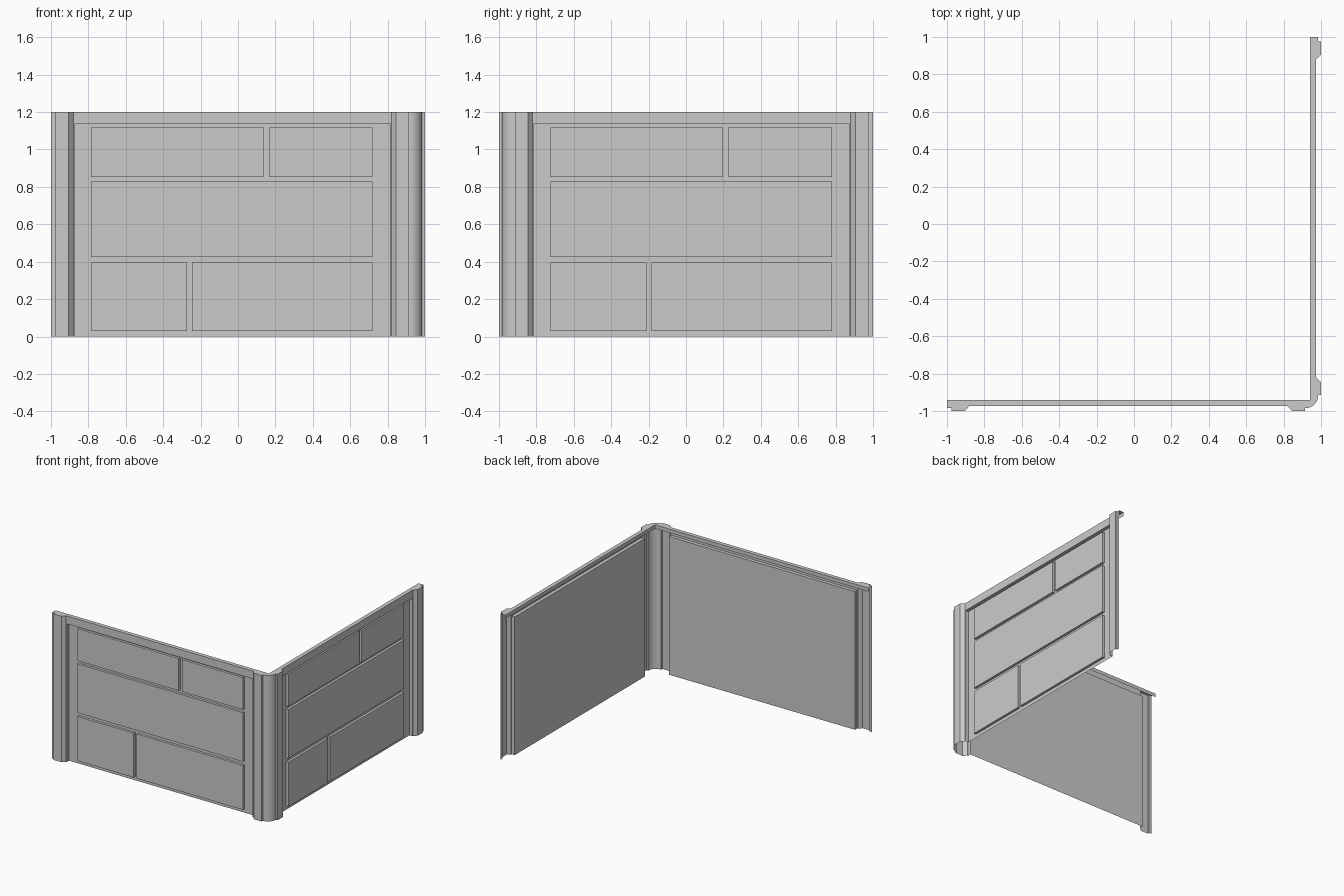
import bpy, bmesh, math

if "Cube" in bpy.data.objects:
    bpy.data.objects.remove(bpy.data.objects["Cube"])

H, LEDGE = 1.2, 1.135                      # wall height, top of the recess
FRAME, PANEL, BRICK, INNER = 0.973, 0.945, 0.965, 0.94


def front(u, d):
    return (u, -d)


def right(u, d):                           # same module turned round the corner
    return (d, u + 0.06)


def make(name, faces, smooth=False):
    bm = bmesh.new()
    for f in faces:
        bm.faces.new([bm.verts.new(p) for p in f])
    bmesh.ops.remove_doubles(bm, verts=bm.verts, dist=1e-5)
    me = bpy.data.meshes.new(name)
    bm.to_mesh(me)
    bm.free()
    ob = bpy.data.objects.new(name, me)
    bpy.context.collection.objects.link(ob)
    if smooth:
        bpy.context.view_layer.objects.active = ob
        ob.select_set(True)
        bpy.ops.object.shade_smooth_by_angle(angle=math.radians(20))
        ob.select_set(False)
    return ob


def strip(path, z0, z1):
    return [[(*a, z0), (*b, z0), (*b, z1), (*a, z1)] for a, b in zip(path, path[1:])]


# Pilaster profile (along wall, outward) and its mirror at the other end
pil = [(-0.975, 0.985), (-0.975, 1.0), (-0.905, 1.0), (-0.88, FRAME), (-0.875, FRAME)]
pil_end = [(-0.06 - u, d) for u, d in reversed(pil)]
U0, U1 = pil[-1][0], pil_end[0][0]

# Bricks: u0, u1, z0, z1
bricks = [(-0.785, -0.272, 0.03, 0.395), (-0.245, 0.72, 0.03, 0.395),
          (-0.785, 0.72, 0.425, 0.828),
          (-0.785, 0.137, 0.853, 1.117), (0.165, 0.72, 0.853, 1.117)]

outline = []
for side, at in (("front", front), ("right", right)):
    a = [at(*p) for p in pil]
    b = [at(*p) for p in pil_end]
    if side == "front":
        a.insert(0, at(-1.0, 0.985))
    else:
        b.append(at(0.94, 0.985))
        # Rounded corner column joining both walls
        arc = [(0.915 + 0.07 * math.sin(t), -0.915 - 0.07 * math.cos(t))
               for t in (math.pi / 2 * i / 12 for i in range(13))]
        make("corner_column", strip(arc, 0, H), smooth=True)
        outline += arc[1:-1]
    outline += a + b
    make(side + "_start_pilaster", strip(a, 0, H))
    make(side + "_end_pilaster", strip(b, 0, H))

    # Recessed panel with top band, ledge and side returns
    o0, o1 = at(U0, FRAME), at(U1, FRAME)
    i0, i1 = at(U0, PANEL), at(U1, PANEL)
    faces = strip([o0, o1], LEDGE, H) + strip([o0, i0, i1, o1], 0, LEDGE)
    faces.append([(*o0, LEDGE), (*i0, LEDGE), (*i1, LEDGE), (*o1, LEDGE)])
    make(side + "_panel", faces)

    # Raised bricks on the panel, open at the back
    faces = []
    for u0, u1, z0, z1 in bricks:
        p = [at(u0, PANEL), at(u0, BRICK), at(u1, BRICK), at(u1, PANEL)]
        faces += strip(p, z0, z1)
        faces.append([(*q, z1) for q in p])
        faces.append([(*q, z0) for q in reversed(p)])
    make(side + "_bricks", faces)

# Top flange following the outline, with a short lip on the inside
inner = [(INNER, 1.0), (INNER, -INNER), (-1.0, -INNER)]
cap = [(x, y, H) for x, y in outline + inner]
make("top_flange", [cap] + strip(inner, H - 0.03, H))
